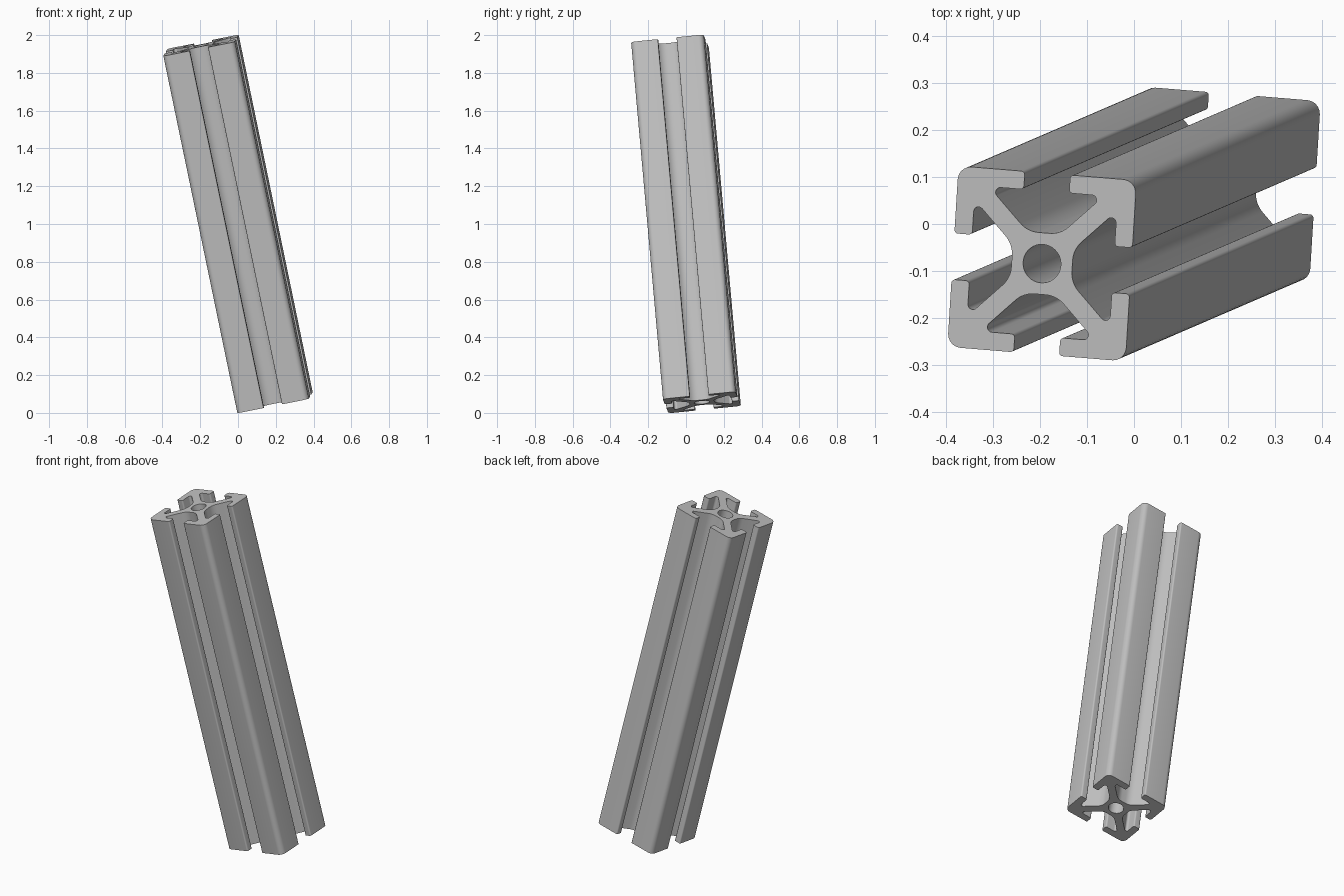
import bpy, bmesh, math
from mathutils import Vector, Matrix

if "Cube" in bpy.data.objects:
    bpy.data.objects.remove(bpy.data.objects["Cube"])

UNIT = 0.01938          # one profile unit: the bar is 20 wide and 100 long
LENGTH = 100
HOLE_RADIUS = 2.12


def fillet(prev, point, following, radius, steps=8):
    """Replace one outline corner with an arc."""
    a = (prev - point).normalized()
    b = (following - point).normalized()
    half = a.angle(b) / 2
    centre = point + (a + b).normalized() * (radius / math.sin(half))
    tangent = radius / math.tan(half)
    start = (point + a * tangent - centre).normalized()
    end = (point + b * tangent - centre).normalized()
    return [centre + start.slerp(end, i / steps) * radius for i in range(steps + 1)]


def slot_outline():
    """Mirror an eighth of the outline, then turn it around the axis."""
    # core corner, slot corner, lip inside, lip outside (x, y, radius)
    eighth = [(3.4, 1.85, 3.0), (8, 6.45, 0.55), (8, 2.55, 0.4), (10, 2.55, 0.4)]
    quarter = eighth + [(10, 10, 1.5)] + [(y, x, r) for x, y, r in reversed(eighth)]
    corners = []
    for turn in range(4):
        spin = Matrix.Rotation(turn * math.pi / 2, 3, 'Z')
        corners += [(spin @ Vector((x, y, 0)), r) for x, y, r in quarter]
    points = []
    for i, (p, r) in enumerate(corners):
        points += fillet(corners[i - 1][0], p, corners[(i + 1) % len(corners)][0], r)
    return points


def add_loop(bm, points):
    verts = [bm.verts.new(p) for p in points]
    return [bm.edges.new((verts[i - 1], verts[i])) for i in range(len(verts))]


# Slotted cross-section with a round centre bore
bm = bmesh.new()
edges = add_loop(bm, slot_outline())
edges += add_loop(bm, [Vector((HOLE_RADIUS * math.cos(t * math.tau / 48),
                               HOLE_RADIUS * math.sin(t * math.tau / 48), 0))
                       for t in range(48)])
bmesh.ops.triangle_fill(bm, edges=edges, use_beauty=True, normal=(0, 0, 1))

# Extrude along the bar, centred on its middle
result = bmesh.ops.extrude_face_region(bm, geom=bm.faces[:], use_keep_orig=True)
top = [g for g in result["geom"] if isinstance(g, bmesh.types.BMVert)]
bmesh.ops.translate(bm, verts=top, vec=(0, 0, LENGTH))
bmesh.ops.translate(bm, verts=bm.verts[:], vec=(0, 0, -LENGTH / 2))
bmesh.ops.recalc_face_normals(bm, faces=bm.faces[:])

# Lean the bar and rest its lowest corner on the floor
axis = Vector((-0.202, -0.087, 0.975)).normalized()
across = Vector((0.976, -0.08, 0.195))
across = (across - axis * across.dot(axis)).normalized()
lean = Matrix((across, axis.cross(across), axis)).transposed().to_4x4()
bmesh.ops.transform(bm, matrix=lean @ Matrix.Scale(UNIT, 4), verts=bm.verts[:])
floor = min(v.co.z for v in bm.verts)
bmesh.ops.translate(bm, verts=bm.verts[:], vec=(0, 0, -floor))

mesh = bpy.data.meshes.new("slotted_bar")
bm.to_mesh(mesh)
bm.free()
bar = bpy.data.objects.new("slotted_bar", mesh)
bpy.context.collection.objects.link(bar)

# Plain aluminium grey
grey = bpy.data.materials.new("aluminium_grey")
grey.use_nodes = True
colour = (0.53, 0.53, 0.53, 1)
grey.diffuse_color = colour
next(n for n in grey.node_tree.nodes
     if n.type == 'BSDF_PRINCIPLED').inputs["Base Color"].default_value = colour
mesh.materials.append(grey)

# Smooth the fillets and bore, keep the cut ends crisp
bpy.ops.object.select_all(action='DESELECT')
bar.select_set(True)
bpy.context.view_layer.objects.active = bar
bpy.ops.object.shade_smooth_by_angle(angle=math.radians(30))
